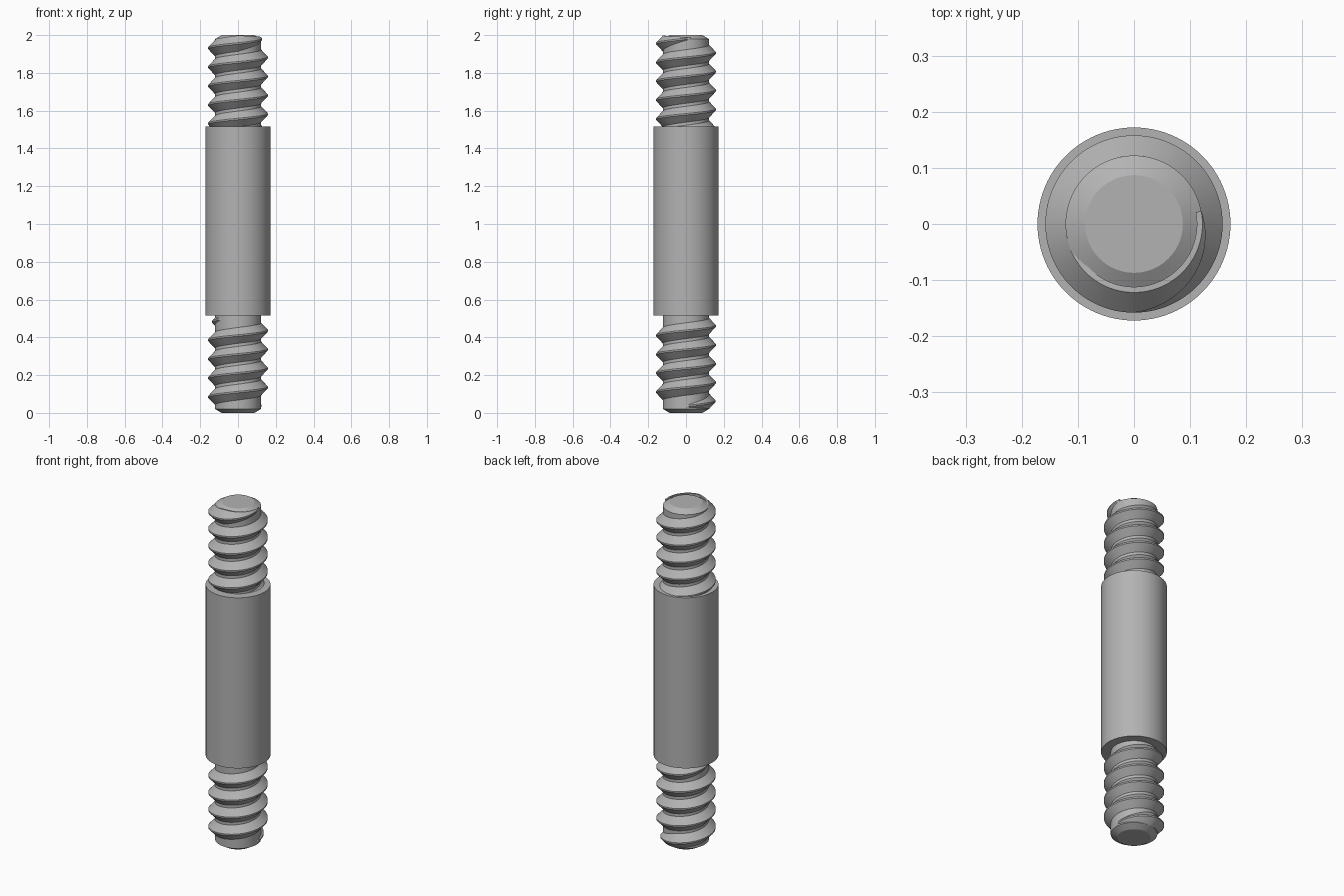
import bpy, bmesh, math

cube = bpy.data.objects.get("Cube")
if cube:
    bpy.data.objects.remove(cube, do_unlink=True)

SEGMENTS = 96
CORE, CREST, BODY = 0.122, 0.158, 0.172
PITCH = 0.1

steel = bpy.data.materials.new("plain steel grey")
grey = (0.45, 0.45, 0.45, 1)
steel.diffuse_color = grey
steel.use_nodes = True
steel.node_tree.nodes["Principled BSDF"].inputs["Base Color"].default_value = grey


def finish(bm, name):
    bmesh.ops.recalc_face_normals(bm, faces=bm.faces)
    mesh = bpy.data.meshes.new(name)
    bm.to_mesh(mesh)
    bm.free()
    mesh.materials.append(steel)
    obj = bpy.data.objects.new(name, mesh)
    bpy.context.collection.objects.link(obj)
    bpy.ops.object.select_all(action="DESELECT")
    obj.select_set(True)
    bpy.context.view_layer.objects.active = obj
    bpy.ops.object.shade_smooth_by_angle(angle=math.radians(25))


def bridge(bm, rings, closed):
    """Join successive rings of vertices and cap both ends."""
    for a, b in zip(rings, rings[1:]):
        n = len(a)
        for i in range(n if closed else n - 1):
            j = (i + 1) % n
            bm.faces.new((a[i], a[j], b[j], b[i]))
    bm.faces.new(rings[0])
    bm.faces.new(rings[-1])


def lathe(name, profile):
    bm = bmesh.new()
    rings = []
    for r, z in profile:
        angles = [math.tau * i / SEGMENTS for i in range(SEGMENTS)]
        rings.append([bm.verts.new((r * math.cos(a), r * math.sin(a), z)) for a in angles])
    bridge(bm, rings, True)
    finish(bm, name)


def thread(name, z_zero, start, end, fade_in, fade_out):
    """Right-handed ridge; turns are counted from +x, fading at its ends."""
    bm = bmesh.new()
    rings = []
    steps = round((end - start) * SEGMENTS)
    for i in range(steps + 1):
        t = start + (end - start) * i / steps
        k = 1.0
        if fade_in:
            k = min(k, (t - start) / fade_in)
        if fade_out:
            k = min(k, (end - t) / fade_out)
        k = max(k, 0.02)
        tip = CORE + (CREST - CORE) * k
        half = 0.005 + 0.037 * k
        section = ((CORE - 0.01, -half), (CORE, -half), (tip, -0.004),
                   (tip, 0.004), (CORE, half), (CORE - 0.01, half))
        a, z = math.tau * t, z_zero + PITCH * t
        rings.append([bm.verts.new((r * math.cos(a), r * math.sin(a), z + h))
                      for r, h in section])
    bridge(bm, rings, True)
    finish(bm, name)


# Threaded cores with chamfered tips
for name, tip, seat, way in (("lower_core", 0, 0.52, 1), ("upper_core", 2, 1.51, -1)):
    lathe(name, ((0.087, tip), (CORE, tip + way * 0.021), (CORE, seat)))

# Plain middle sleeve
lathe("middle_body", ((BODY, 0.515), (BODY, 1.515)))

# Helical ridges
thread("lower_thread", 0.035, 0.0, 4.62, 0.27, 0.3)
thread("upper_thread", 1.481, -0.2, 5.03, 0, 0.28)
